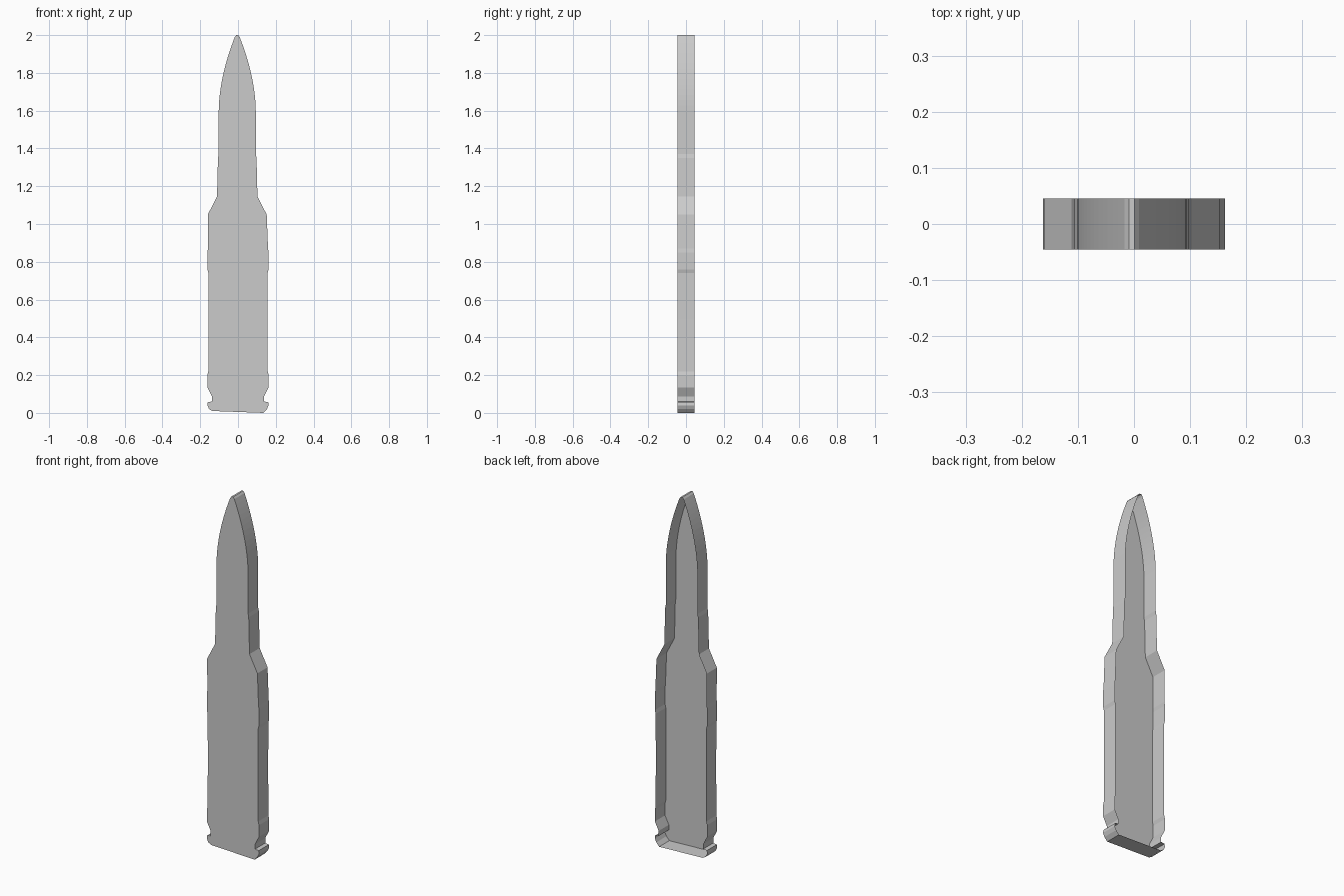
import bpy
import bmesh

DEPTH = 0.09
OGIVE_STEPS = 14

default_cube = bpy.data.objects.get("Cube")
if default_cube:
    bpy.data.objects.remove(default_cube, do_unlink=True)


def half_profile():
    """Half-width and height pairs, from the base up to the tip."""
    # Rim, extractor groove, case wall, shoulder and neck
    points = [
        (0.135, 0.0), (0.153, 0.02), (0.162, 0.04), (0.16, 0.057), (0.138, 0.06),
        (0.138, 0.088), (0.162, 0.135), (0.162, 0.2), (0.157, 0.22),
        (0.156, 0.5), (0.157, 0.74), (0.162, 0.76), (0.162, 0.85),
        (0.159, 0.87), (0.156, 1.05), (0.107, 1.145), (0.102, 1.35), (0.098, 1.37),
    ]
    # Curved nose
    for i in range(OGIVE_STEPS + 1):
        t = i / OGIVE_STEPS
        points.append((0.013 + 0.085 * (1 - t ** 1.8), 1.6 + 0.39 * t))
    # Blunt tip
    points.append((0.005, 2.0))
    return points


def outline():
    """Closed outline, with the slim upper part set slightly off centre."""
    def place(side, width, height):
        shift = -0.004 if height > 1 else 0
        # The base slopes up a little on one side
        lift = 0.01 if side < 0 and height < 0.01 else 0
        return (shift + side * width, -DEPTH / 2, height + lift)

    half = half_profile()
    right_edge = [place(1, w, z) for w, z in half]
    left_edge = [place(-1, w, z) for w, z in reversed(half)]
    return right_edge + left_edge


def build_shell(name):
    """Flat front plate with a rim wall running back, open behind."""
    bm = bmesh.new()
    front = bm.faces.new([bm.verts.new(p) for p in outline()])
    walls = bmesh.ops.extrude_edge_only(bm, edges=list(front.edges))
    back_verts = [g for g in walls["geom"] if isinstance(g, bmesh.types.BMVert)]
    bmesh.ops.translate(bm, verts=back_verts, vec=(0, DEPTH, 0))

    # Face the plate forward and the walls outward
    bmesh.ops.recalc_face_normals(bm, faces=bm.faces)
    front.normal_update()
    if front.normal.y > 0:
        bmesh.ops.reverse_faces(bm, faces=bm.faces)

    mesh = bpy.data.meshes.new(name)
    bm.to_mesh(mesh)
    bm.free()
    shell = bpy.data.objects.new(name, mesh)
    bpy.context.collection.objects.link(shell)
    return shell


build_shell("cartridge_shell")
